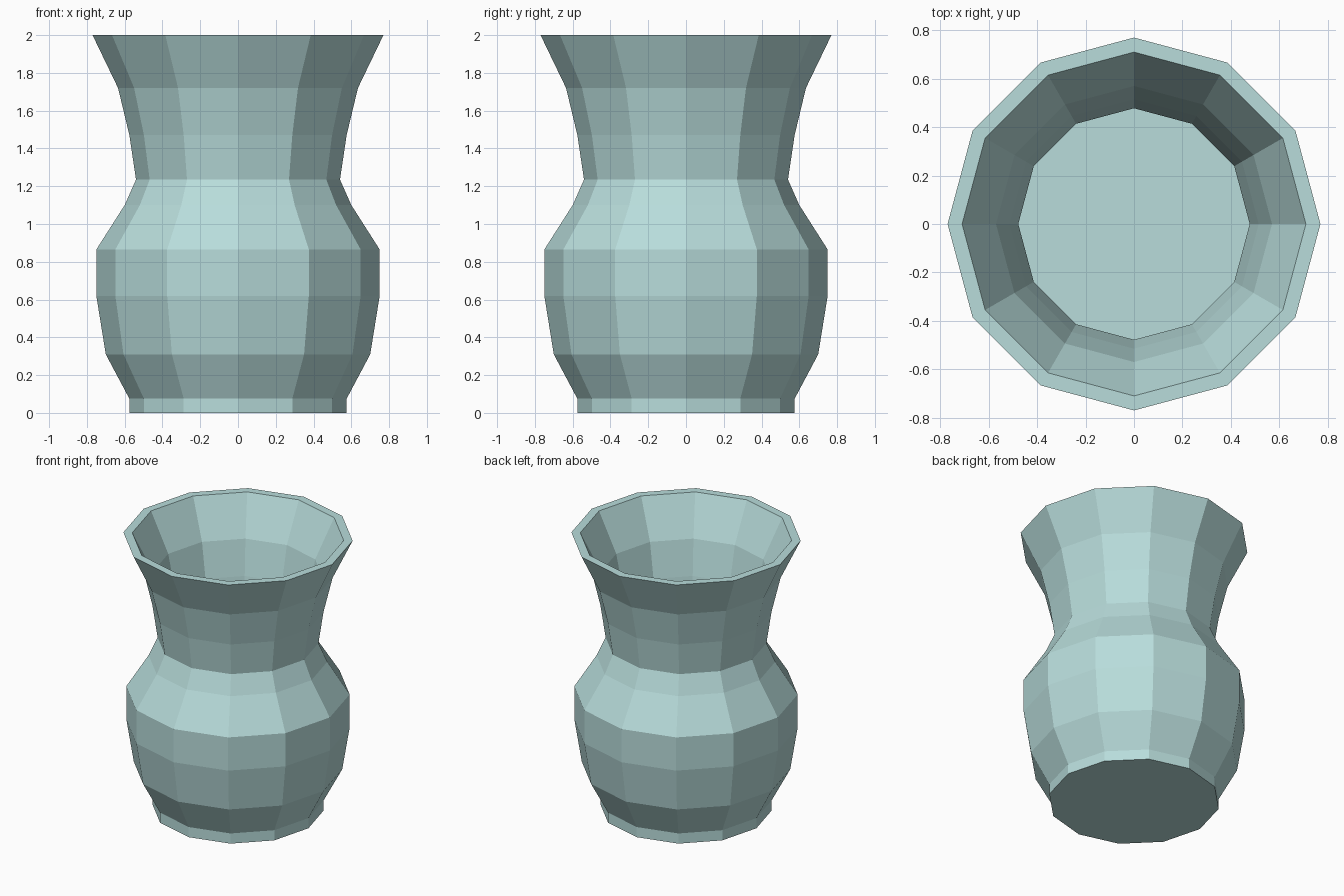
import bpy
import bmesh
from math import tau
from mathutils import Vector

cube = bpy.data.objects.get("Cube")
if cube:
    bpy.data.objects.remove(cube, do_unlink=True)

SIDES = 12

# Pale teal glaze
glaze = bpy.data.materials.new("pale_teal_glaze")
glaze.use_nodes = True
glaze.diffuse_color = (0.48, 0.72, 0.71, 1)
glaze.node_tree.nodes["Principled BSDF"].inputs["Base Color"].default_value = glaze.diffuse_color

# Half section: foot, belly, shoulder, neck, flared lip, as (radius, height)
outer = [(0.575, 0), (0.575, 0.075), (0.70, 0.31), (0.75, 0.62), (0.75, 0.865),
         (0.60, 1.10), (0.54, 1.235), (0.575, 1.47), (0.635, 1.72), (0.77, 2.0)]
# Inner wall, from the lip down to the floor
inner = [(0.71, 2.0), (0.57, 1.72), (0.515, 1.47), (0.478, 1.235), (0.54, 1.08),
         (0.69, 0.85), (0.69, 0.63), (0.64, 0.33), (0.52, 0.09)]
section = [(0, 0)] + outer + inner + [(0, 0.09)]

# Vase body: the section turned around the z axis
bm = bmesh.new()
points = [bm.verts.new((r, 0, z)) for r, z in section]
edges = [bm.edges.new(pair) for pair in zip(points, points[1:])]
bmesh.ops.spin(bm, geom=points + edges, cent=Vector(), axis=(0, 0, 1),
               angle=tau, steps=SIDES, use_merge=False)
bmesh.ops.remove_doubles(bm, verts=bm.verts, dist=0.0005)
bmesh.ops.recalc_face_normals(bm, faces=bm.faces)

mesh = bpy.data.meshes.new("vase_body")
bm.to_mesh(mesh)
bm.free()
mesh.materials.append(glaze)
vase = bpy.data.objects.new("vase_body", mesh)
bpy.context.collection.objects.link(vase)
